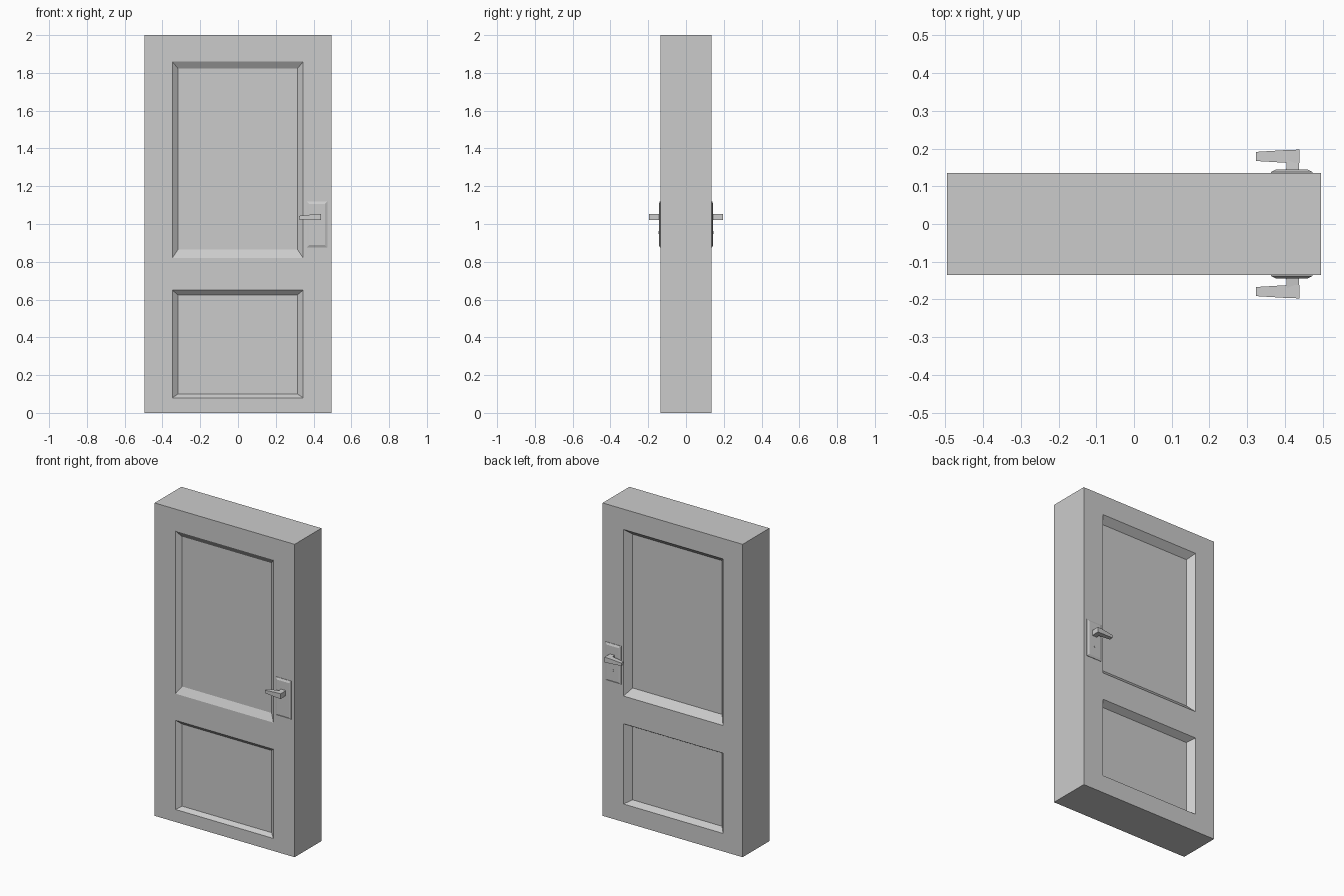
import bpy, bmesh, math

if "Cube" in bpy.data.objects:
    bpy.data.objects.remove(bpy.data.objects["Cube"])

HALF_W, HALF_D, TOP = 0.495, 0.135, 2.0


def finish(name, bm, mirror=False):
    bmesh.ops.recalc_face_normals(bm, faces=bm.faces)
    me = bpy.data.meshes.new(name)
    bm.to_mesh(me)
    bm.free()
    ob = bpy.data.objects.new(name, me)
    bpy.context.collection.objects.link(ob)
    if mirror:
        mod = ob.modifiers.new("both_sides", 'MIRROR')
        mod.use_axis = (False, True, False)
    return ob


def loft(name, rings):
    """Closed solid through a list of point rings, mirrored to the back."""
    bm = bmesh.new()
    loops = [[bm.verts.new(p) for p in ring] for ring in rings]
    n = len(loops[0])
    for a, b in zip(loops, loops[1:]):
        for i in range(n):
            j = (i + 1) % n
            bm.faces.new((a[i], a[j], b[j], b[i]))
    bm.faces.new(loops[0])
    bm.faces.new(loops[-1])
    return finish(name, bm, True)


def rect_y(x0, x1, z0, z1, y):
    return [(x0, y, z0), (x1, y, z0), (x1, y, z1), (x0, y, z1)]


def rect_x(y0, y1, z0, z1, x):
    return [(x, y0, z0), (x, y1, z0), (x, y1, z1), (x, y0, z1)]


def panelled_face(bm, y, inward, x0, x1, z_levels, side, depth):
    """Door face with two sunken panels (cells 1 and 3 of the middle column)."""
    xs = [-HALF_W, x0, x1, HALF_W]
    zs = [0, *z_levels, TOP]
    g = [[bm.verts.new((x, y, z)) for z in zs] for x in xs]
    bevel = {1: (0.02, 0.025), 3: (0.045, 0.037)}   # bottom, top slopes
    for i in range(3):
        for k in range(5):
            outer = [g[i][k], g[i + 1][k], g[i + 1][k + 1], g[i][k + 1]]
            if i != 1 or k not in bevel:
                bm.faces.new(outer)
                continue
            lo, hi = bevel[k]
            inner = [bm.verts.new(p) for p in rect_y(
                x0 + side, x1 - side, zs[k] + lo, zs[k + 1] - hi,
                y + inward * depth)]
            bm.faces.new(inner)
            for a in range(4):
                b = (a + 1) % 4
                bm.faces.new((outer[a], outer[b], inner[b], inner[a]))
    # outline of the face, in order
    return ([g[i][0] for i in range(4)] + [g[3][k] for k in range(1, 6)]
            + [g[i][5] for i in (2, 1, 0)] + [g[0][k] for k in (4, 3, 2, 1)])


# Door slab: two panelled faces joined around the edge
bm = bmesh.new()
front = panelled_face(bm, -HALF_D, 1, -0.348, 0.345, (0.08, 0.65, 0.82, 1.86), 0.03, 0.024)
back = panelled_face(bm, HALF_D, -1, -0.356, 0.348, (0.115, 0.628, 0.805, 1.87), 0.036, 0.042)
for i in range(len(front)):
    j = (i + 1) % len(front)
    bm.faces.new((front[i], front[j], back[j], back[i]))
finish("door_slab", bm)

# Handle plate with chamfered rim
loft("handle_plate", [
    rect_y(0.363, 0.473, 0.875, 1.12, -0.134),
    rect_y(0.363, 0.473, 0.875, 1.12, -0.138),
    rect_y(0.376, 0.460, 0.888, 1.107, -0.144)])

# Spindle
loft("handle_spindle", [
    rect_y(0.403, 0.437, 1.020, 1.054, -0.143),
    rect_y(0.405, 0.437, 1.022, 1.052, -0.170)])

# Tapered lever
loft("handle_lever", [
    rect_x(-0.197, -0.161, 1.020, 1.053, 0.439),
    rect_x(-0.196, -0.162, 1.021, 1.052, 0.405),
    rect_x(-0.191, -0.167, 1.025, 1.043, 0.323)])

# Keyhole trim
loft("keyhole", [
    [(0.418 + 0.006 * math.cos(a * math.pi / 4), y,
      0.955 + 0.009 * math.sin(a * math.pi / 4)) for a in range(8)]
    for y in (-0.1435, -0.1448)])
